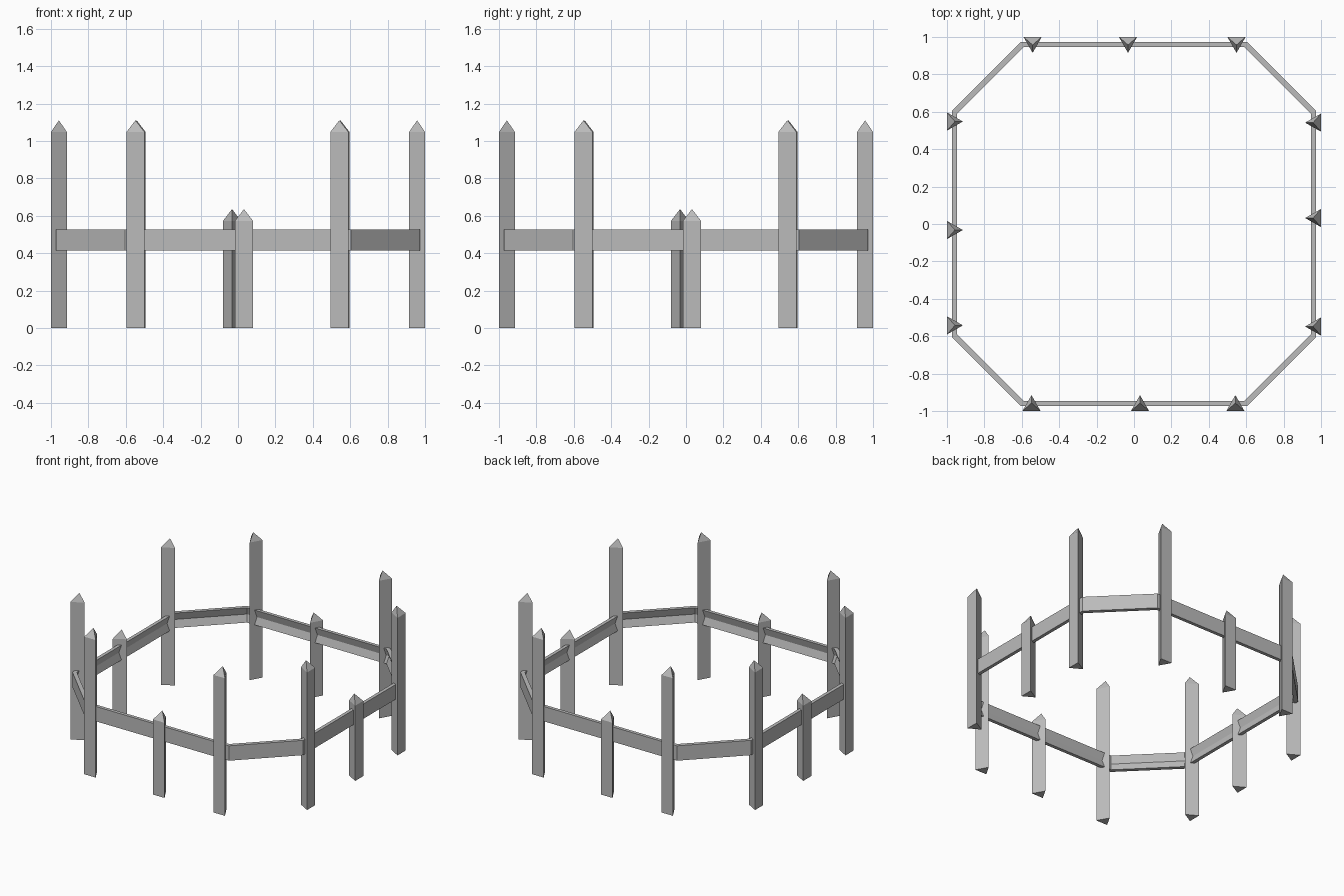
import bpy, bmesh, math
from mathutils import Matrix

cube = bpy.data.objects.get("Cube")
if cube:
    bpy.data.objects.remove(cube, do_unlink=True)

wood = bpy.data.materials.new("weathered_grey")
wood.use_nodes = True
GREY = (0.5, 0.5, 0.5, 1)
wood.diffuse_color = GREY
wood.node_tree.nodes["Principled BSDF"].inputs["Base Color"].default_value = GREY


def finish(bm, name):
    bmesh.ops.recalc_face_normals(bm, faces=bm.faces)
    mesh = bpy.data.meshes.new(name)
    bm.to_mesh(mesh)
    bm.free()
    mesh.materials.append(wood)
    obj = bpy.data.objects.new(name, mesh)
    bpy.context.collection.objects.link(obj)
    return obj


def post(name, x, height, turn):
    """Three-sided stake: flat face outward, ridge inward, pointed top."""
    width, depth, point = 0.097, 0.085, 0.063
    section = [(x - width / 2, -1), (x + width / 2, -1), (x, -1 + depth)]
    bm = bmesh.new()
    low = [bm.verts.new((px, py, 0)) for px, py in section]
    high = [bm.verts.new((px, py, height)) for px, py in section]
    tip = bm.verts.new((x, -1 + depth / 2, height + point))
    bm.faces.new(low)
    for i in range(3):
        j = (i + 1) % 3
        bm.faces.new((low[i], low[j], high[j], high[i]))
        bm.faces.new((high[i], high[j], tip))
    bm.transform(Matrix.Rotation(turn, 4, "Z"))
    finish(bm, name)


# Stakes: two tall and one short on each of the four long sides
for n, side in enumerate(("front", "left", "back", "right")):
    turn = n * math.pi / 2
    post(side + "_tall_post_a", -0.548, 1.048, turn)
    post(side + "_short_post", 0.032, 0.573, turn)
    post(side + "_tall_post_b", 0.542, 1.048, turn)

# Rail: an eight-sided loop, flat outside, with a shallow groove inside
R, C = 0.973, 0.605
corners = [(-C, -R), (C, -R), (R, -C), (R, C), (C, R), (-C, R), (-R, C), (-R, -C)]
section = [(0, 0.414), (0, 0.527), (0.026, 0.527), (0.010, 0.470), (0.026, 0.414)]
bm = bmesh.new()
rings = [[bm.verts.new((x * (1 - d / R), y * (1 - d / R), z)) for d, z in section]
         for x, y in corners]
for i, ring in enumerate(rings):
    after = rings[(i + 1) % len(rings)]
    for k in range(len(section)):
        m = (k + 1) % len(section)
        bm.faces.new((ring[k], ring[m], after[m], after[k]))
finish(bm, "rail")
